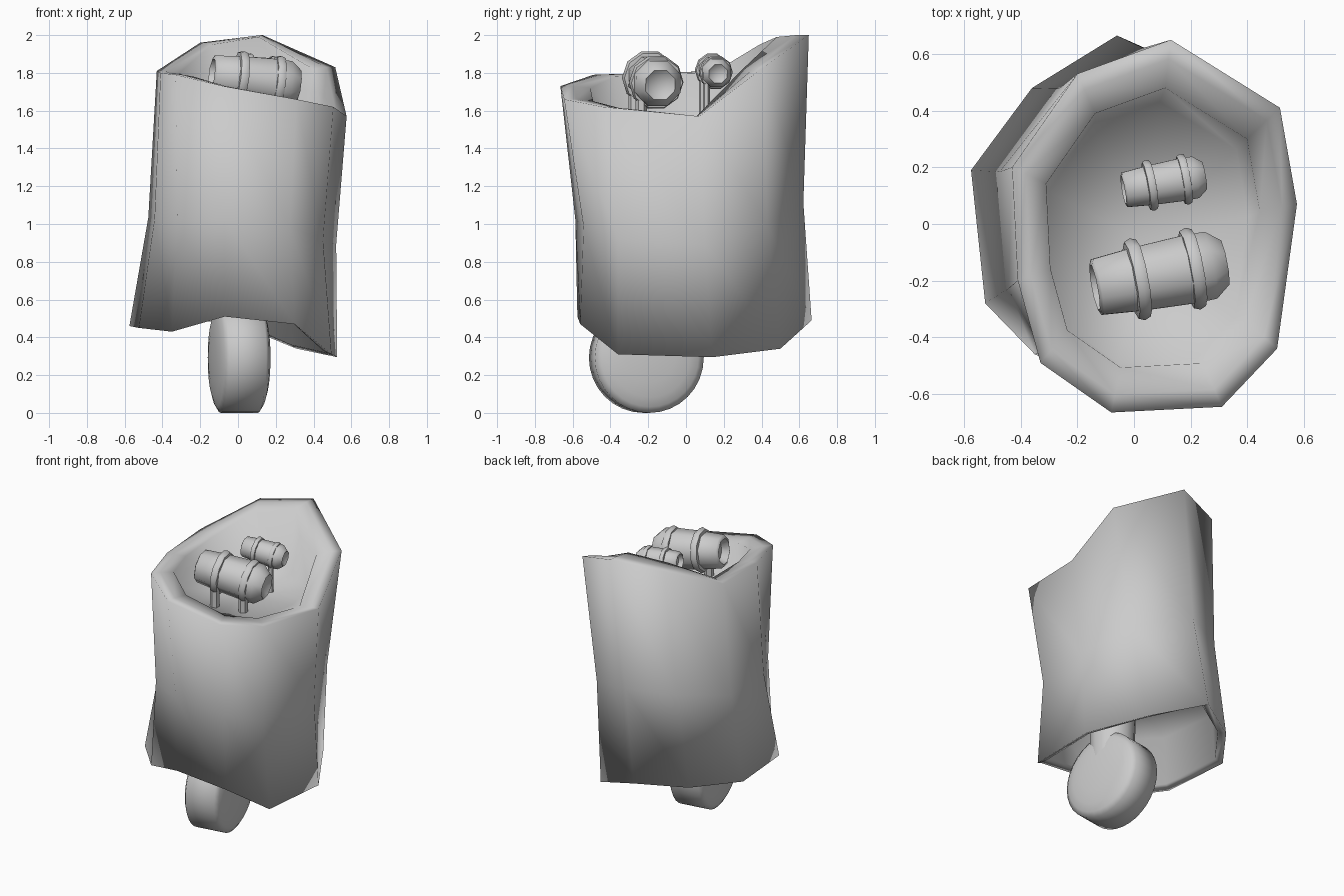
import bpy, bmesh
from math import cos, sin, pi, radians
from mathutils import Vector

if "Cube" in bpy.data.objects:
    bpy.data.objects.remove(bpy.data.objects["Cube"])


def make_object(name, bm, angle):
    bmesh.ops.recalc_face_normals(bm, faces=bm.faces)
    me = bpy.data.meshes.new(name)
    bm.to_mesh(me)
    bm.free()
    ob = bpy.data.objects.new(name, me)
    bpy.context.collection.objects.link(ob)
    bpy.ops.object.select_all(action='DESELECT')
    ob.select_set(True)
    bpy.context.view_layer.objects.active = ob
    bpy.ops.object.shade_smooth_by_angle(angle=radians(angle))
    return ob


def loft(bm, rings):
    """Bridge equal-length point rings and close both ends with a fan."""
    loops = [[bm.verts.new(p) for p in r] for r in rings]
    n = len(loops[0])
    for a, b in zip(loops, loops[1:]):
        for i in range(n):
            j = (i + 1) % n
            bm.faces.new((a[i], a[j], b[j], b[i]))
    for loop in (loops[0], loops[-1]):
        c = bm.verts.new(sum((v.co for v in loop), Vector()) / n)
        for i in range(n):
            bm.faces.new((loop[i], loop[(i + 1) % n], c))


def lathe(bm, profile, centre, axis, sides, phase=0):
    """Revolve (distance along axis, radius) pairs around an axis."""
    q = Vector(axis).to_track_quat('X', 'Z')
    c = Vector(centre)
    loft(bm, [[c + q @ Vector((t, r * cos(2 * pi * i / sides + phase),
                               r * sin(2 * pi * i / sides + phase)))
               for i in range(sides)] for t, r in profile])


# Body shell: ten-sided sleeve with slanted rim and hem
top = [Vector(p) for p in (
    (.575, .07, 1.57), (.515, .41, 1.83), (.13, .65, 2.0), (-.20, .53, 1.96),
    (-.43, .20, 1.81), (-.41, -.20, 1.80), (-.33, -.49, 1.79),
    (-.08, -.665, 1.73), (.31, -.645, 1.66), (.505, -.44, 1.62))]
hem = [Vector(p) for p in (
    (.525, .14, .295), (.31, .50, .34), (-.06, .665, .49), (-.36, .48, .47),
    (-.575, .19, .46), (-.525, -.28, .45), (-.35, -.46, .43),
    (-.07, -.575, .51), (.30, -.56, .47), (.495, -.36, .31))]


def inset(ring, k, dz=0, flat=None, c=(.05, -.03)):
    return [Vector((c[0] + (p.x - c[0]) * k, c[1] + (p.y - c[1]) * k,
                    p.z + dz if flat is None else flat)) for p in ring]


waist = []
for t, b in zip(top, hem):
    m = (t + b) / 2
    k = .90 if m.x > 0 > m.y else .945
    waist.append(Vector((m.x * k, m.y * k, .7 * m.z + .24)))

bm = bmesh.new()
loft(bm, [inset(top, .70, flat=1.57, c=(0, -.08)), inset(top, .75, -.01),
          inset(top, .90, .0), top, waist, hem,
          inset(hem, .91, .02, c=(0, 0)), inset(hem, .88, flat=.80, c=(0, 0))])
make_object("body_shell", bm, 180)

# Wheel with bulging sides, turned slightly
bm = bmesh.new()
lathe(bm, [(-.15, .04), (-.145, .13), (-.135, .21), (-.12, .26), (-.10, .292),
           (.10, .292), (.12, .26), (.135, .21), (.145, .13), (.15, .04)],
      (.006, -.21, .292), (cos(radians(9)), sin(radians(9)), 0), 32)
make_object("wheel", bm, 60)

# Column that carries the wheel under the shell
bm = bmesh.new()
lathe(bm, [(0, .14), (.48, .15)], (.01, -.20, .34), (0, 0, 1), 12)
make_object("wheel_column", bm, 40)


def barrel(name, centre, axis, s):
    c, d = Vector(centre), Vector(axis).normalized()
    # Tapered tube with recessed ends
    bm = bmesh.new()
    prof = [(-.19, .06), (-.235, .085), (-.225, .108), (-.08, .122),
            (.11, .132), (.18, .13), (.235, .085), (.21, .05)]
    lathe(bm, [(t * s, r * s) for t, r in prof], c, d, 8, pi / 8)
    make_object(name + "_tube", bm, 60)
    for i, t in enumerate((-.08, .12)):
        # Raised band around the tube
        bm = bmesh.new()
        band = [(-.025, .11), (-.022, .138), (0, .147), (.022, .138), (.025, .11)]
        lathe(bm, [((t + u) * s, r * s) for u, r in band], c, d, 10)
        make_object(f"{name}_band_{i + 1}", bm, 60)
        # Short leg from the front of the band down to the floor of the recess
        foot = c + d * t * s + Vector((0, -.08 * s, 0))
        bm = bmesh.new()
        lathe(bm, [(0, .03 * s), (foot.z - 1.56, .03 * s)],
              (foot.x, foot.y, 1.56), (0, 0, 1), 6)
        make_object(f"{name}_leg_{i + 1}", bm, 50)


barrel("large_barrel", (.09, -.18, 1.765), (.47, .09, -.06), 1.0)
barrel("small_barrel", (.105, .145, 1.81), (.28, .05, -.03), .62)
